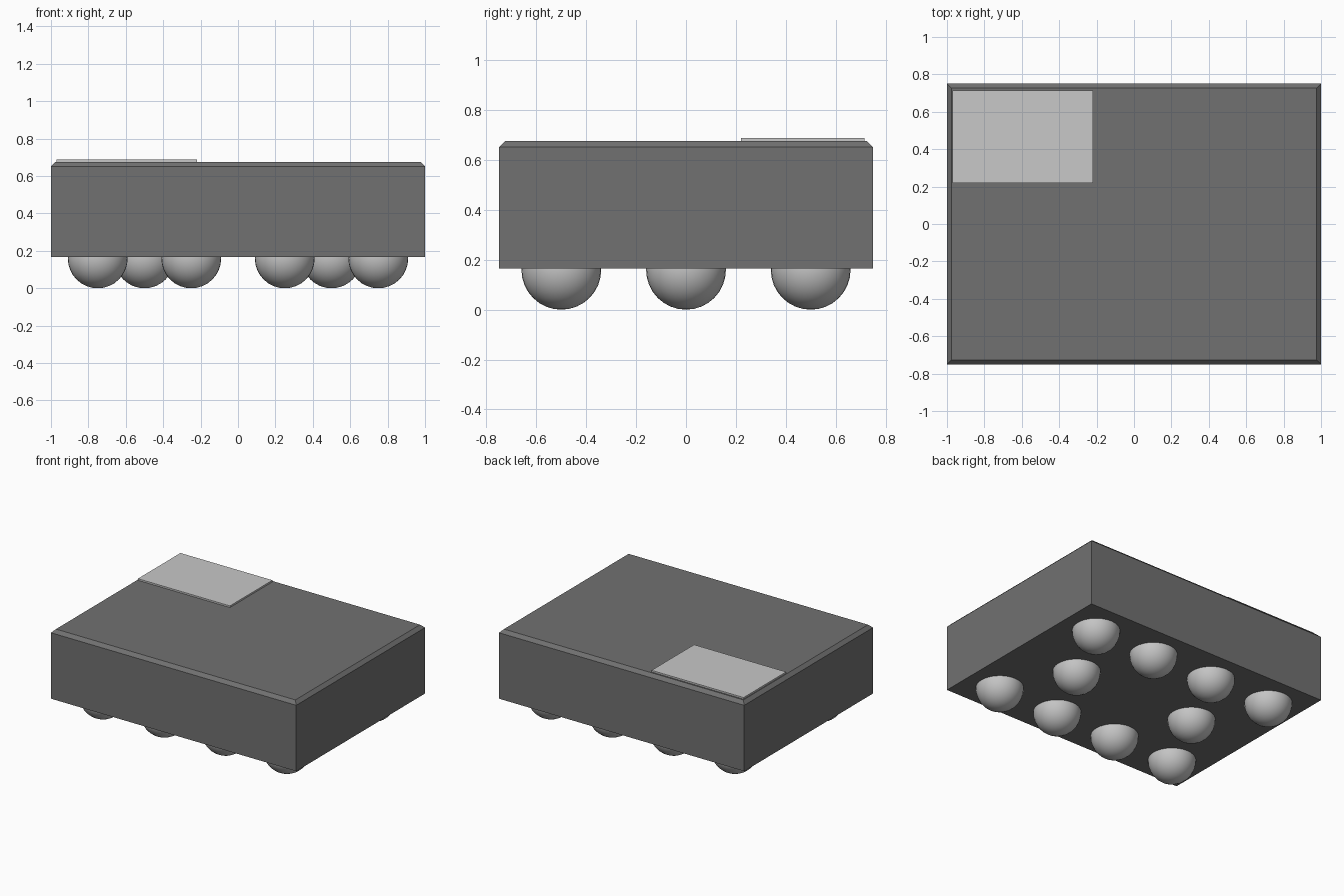
import bpy
import bmesh

cube = bpy.data.objects.get("Cube")
if cube:
    bpy.data.objects.remove(cube, do_unlink=True)


def make_material(name, value):
    mat = bpy.data.materials.new(name)
    mat.use_nodes = True
    color = (value, value, value, 1)
    mat.diffuse_color = color
    bsdf = next(n for n in mat.node_tree.nodes if n.type == 'BSDF_PRINCIPLED')
    bsdf.inputs["Base Color"].default_value = color
    return mat


def add_object(name, bm, mat):
    mesh = bpy.data.meshes.new(name)
    bm.to_mesh(mesh)
    bm.free()
    mesh.materials.append(mat)
    obj = bpy.data.objects.new(name, mesh)
    bpy.context.collection.objects.link(obj)
    return obj


def box(x0, x1, y0, y1, z0, z1):
    bm = bmesh.new()
    bmesh.ops.create_cube(bm, size=1)
    bmesh.ops.scale(bm, vec=(x1 - x0, y1 - y0, z1 - z0), verts=bm.verts)
    bmesh.ops.translate(bm, vec=((x0 + x1) / 2, (y0 + y1) / 2, (z0 + z1) / 2),
                        verts=bm.verts)
    return bm


dark = make_material("dark grey", 0.165)
light = make_material("light grey", 0.58)
metal = make_material("solder grey", 0.55)

# Package body with a chamfer around the top edge
TOP, CHAMFER = 0.676, 0.024
bm = box(-1, 1, -0.75, 0.75, 0.166, TOP)
top_edges = [e for e in bm.edges if all(v.co.z > 0.6 for v in e.verts)]
bmesh.ops.bevel(bm, geom=top_edges, offset=CHAMFER, segments=1, affect='EDGES')
add_object("package_body", bm, dark)

# Corner marker plate on the top
add_object("corner_marker", box(-0.97, -0.22, 0.22, 0.715, TOP, 0.688), light)

# Contact balls: four along the front and back, two in the middle
RADIUS = 0.16
rows = {-0.5: (-0.75, -0.25, 0.25, 0.75),
        0.0: (-0.5, 0.5),
        0.5: (-0.75, -0.25, 0.25, 0.75)}
bm = bmesh.new()
bmesh.ops.create_uvsphere(bm, u_segments=32, v_segments=16, radius=RADIUS)
for face in bm.faces:
    face.smooth = True
first = add_object("contact_ball", bm, metal)
spots = [(x, y, RADIUS) for y, xs in rows.items() for x in xs]
first.location = spots[0]
for i, spot in enumerate(spots[1:], 2):
    ball = bpy.data.objects.new(f"contact_ball_{i}", first.data)
    ball.location = spot
    bpy.context.collection.objects.link(ball)
